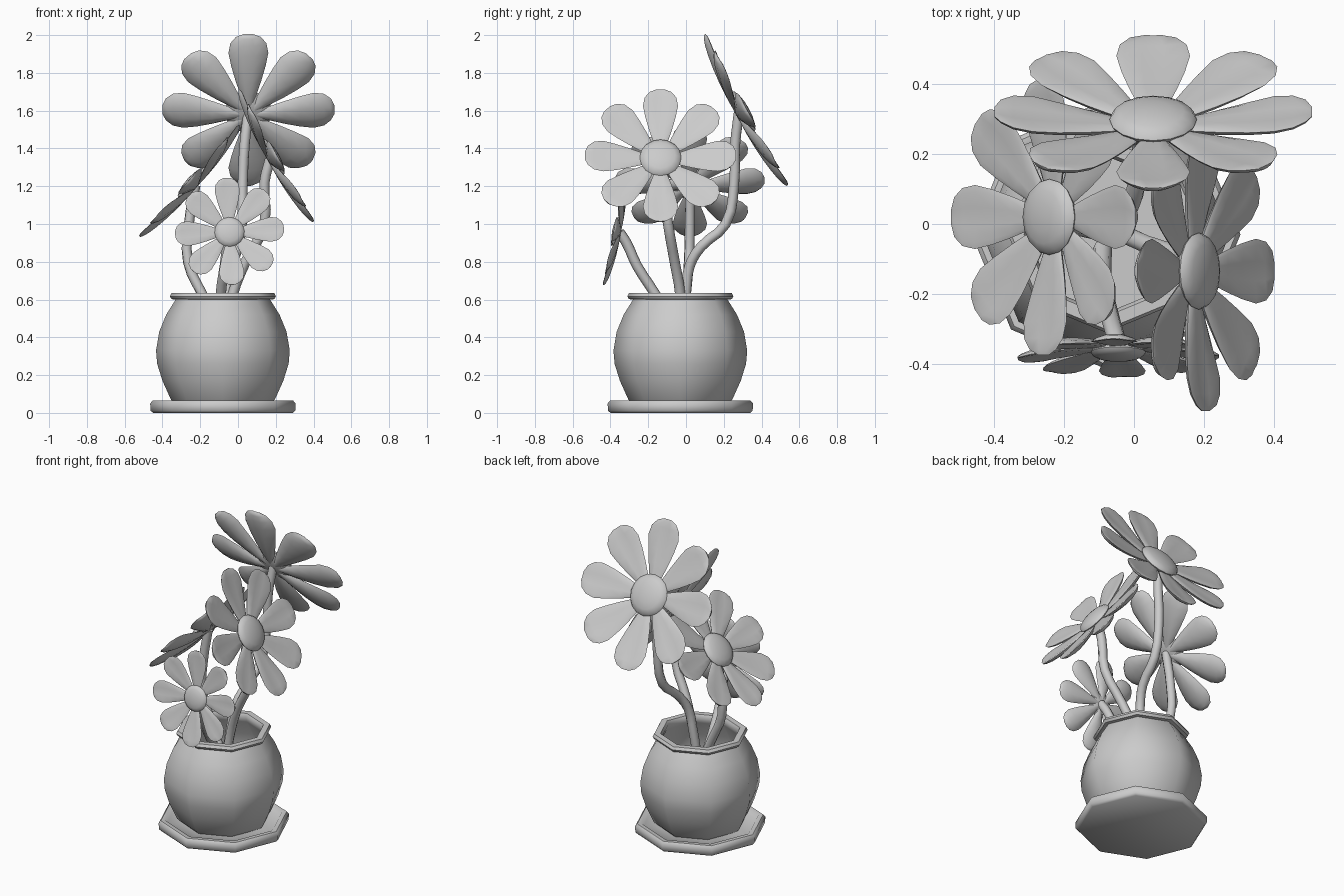
import bpy, bmesh
from math import sin, cos, pi, radians
from mathutils import Vector, Matrix

if "Cube" in bpy.data.objects:
    bpy.data.objects.remove(bpy.data.objects["Cube"])

POT_CENTRE = (-0.08, -0.03, 0)


def finish(bm, name, angle=50):
    bmesh.ops.recalc_face_normals(bm, faces=bm.faces)
    me = bpy.data.meshes.new(name)
    bm.to_mesh(me)
    bm.free()
    ob = bpy.data.objects.new(name, me)
    bpy.context.collection.objects.link(ob)
    bpy.ops.object.select_all(action='DESELECT')
    ob.select_set(True)
    bpy.context.view_layer.objects.active = ob
    bpy.ops.object.shade_smooth_by_angle(angle=radians(angle))
    return ob


def bridge(bm, rings):
    """Skin a list of equal vertex rings."""
    for a, b in zip(rings, rings[1:]):
        n = len(a)
        for i in range(n):
            j = (i + 1) % n
            bm.faces.new((a[i], a[j], b[j], b[i]))


def lathe(name, profile, sides=8):
    """Revolve (radius, z) points and cap both ends."""
    bm = bmesh.new()
    rings = [[bm.verts.new((r * cos(2 * pi * i / sides), r * sin(2 * pi * i / sides), z))
              for i in range(sides)] for r, z in profile]
    bridge(bm, rings)
    bm.faces.new(rings[0])
    bm.faces.new(rings[-1])
    ob = finish(bm, name)
    ob.location = POT_CENTRE
    return ob


# petal outline: distance from flower centre, half width, forward lift, half thickness
PETAL = [(0.08, 0.04, 0.00, 0.02), (0.25, 0.095, 0.01, 0.035), (0.42, 0.15, 0.02, 0.04),
         (0.60, 0.20, 0.035, 0.04), (0.76, 0.232, 0.055, 0.038), (0.88, 0.21, 0.075, 0.033),
         (0.96, 0.145, 0.095, 0.025), (1.00, 0.06, 0.105, 0.012)]


def flower(name, centre, normal, radius, spin=0):
    n = Vector(normal).normalized()
    u = Vector((0, 0, 1)).cross(n).normalized()
    v = n.cross(u)
    place = Matrix.Translation(centre) @ Matrix((u, v, n)).transposed().to_4x4()
    place = place @ Matrix.Rotation(radians(spin), 4, 'Z') @ Matrix.Scale(radius, 4)

    # eight spoon-shaped petals
    bm = bmesh.new()
    for k in range(8):
        turn = place @ Matrix.Rotation(k * pi / 4, 4, 'Z')
        rings = []
        for r, w, lift, t in PETAL:
            ring = []
            for i in range(10):
                a = 2 * pi * i / 10
                cup = 0.2 * w * cos(a) ** 2
                ring.append(bm.verts.new(turn @ Vector((r, w * cos(a), lift + cup + t * sin(a)))))
            rings.append(ring)
        bridge(bm, rings)
        bm.faces.new(rings[0])
        bm.faces.new(rings[-1])
    finish(bm, name + "_petals", 60)

    # domed centre
    bm = bmesh.new()
    bmesh.ops.create_uvsphere(bm, u_segments=16, v_segments=8, radius=1,
                              matrix=place @ Matrix.Translation((0, 0, 0.06))
                              @ Matrix.Diagonal((0.275, 0.275, 0.085, 1)))
    finish(bm, name + "_centre", 60)


def stem(name, points):
    cu = bpy.data.curves.new(name, 'CURVE')
    cu.dimensions = '3D'
    cu.bevel_depth = 0.027
    cu.bevel_resolution = 2
    cu.resolution_u = 3
    cu.use_fill_caps = True
    sp = cu.splines.new('BEZIER')
    sp.bezier_points.add(len(points) - 1)
    for bp, p in zip(sp.bezier_points, points):
        bp.co = p
        bp.handle_left_type = bp.handle_right_type = 'AUTO'
    ob = bpy.data.objects.new(name, cu)
    bpy.context.collection.objects.link(ob)


# saucer and hollow pot, both eight-sided
lathe("saucer", [(0.37, 0), (0.383, 0.012), (0.385, 0.05), (0.372, 0.065),
                 (0.345, 0.065), (0.33, 0.05), (0.2, 0.05)])
lathe("pot", [(0.25, 0.045), (0.275, 0.07), (0.32, 0.17), (0.348, 0.26), (0.354, 0.33),
              (0.337, 0.43), (0.30, 0.52), (0.25, 0.60), (0.272, 0.602), (0.281, 0.617),
              (0.272, 0.634), (0.235, 0.634), (0.225, 0.615), (0.235, 0.58), (0.29, 0.48),
              (0.32, 0.33), (0.26, 0.12)])

# flowers
flower("back_flower", (0.055, 0.275, 1.58), (0, 0.876, 0.48), 0.455)
flower("right_flower", (0.165, -0.135, 1.34), (0.87, 0, 0.49), 0.40)
flower("left_flower", (-0.225, 0.02, 1.20), (-0.744, 0, 0.668), 0.395)
flower("front_flower", (-0.045, -0.35, 0.955), (0, -0.98, 0.19), 0.288, 3)

# stems, from inside the pot up to each flower
stem("back_stem", [(-0.07, -0.02, 0.45), (-0.05, 0.0, 0.64), (-0.03, 0.02, 0.78), (0.0, 0.08, 0.88),
                   (0.02, 0.21, 1.0), (0.025, 0.255, 1.22), (0.035, 0.26, 1.42), (0.055, 0.28, 1.59)])
stem("right_stem", [(-0.06, -0.03, 0.45), (-0.03, -0.03, 0.62), (0.04, -0.06, 0.80),
                    (0.14, -0.095, 1.0), (0.14, -0.125, 1.22), (0.17, -0.135, 1.345)])
stem("left_stem", [(-0.10, -0.02, 0.45), (-0.19, 0.0, 0.63), (-0.265, 0.015, 0.80),
                   (-0.26, 0.02, 1.0), (-0.225, 0.02, 1.205)])
stem("front_stem", [(-0.09, -0.07, 0.47), (-0.09, -0.17, 0.64), (-0.07, -0.26, 0.78),
                    (-0.055, -0.315, 0.90), (-0.045, -0.352, 0.957)])
